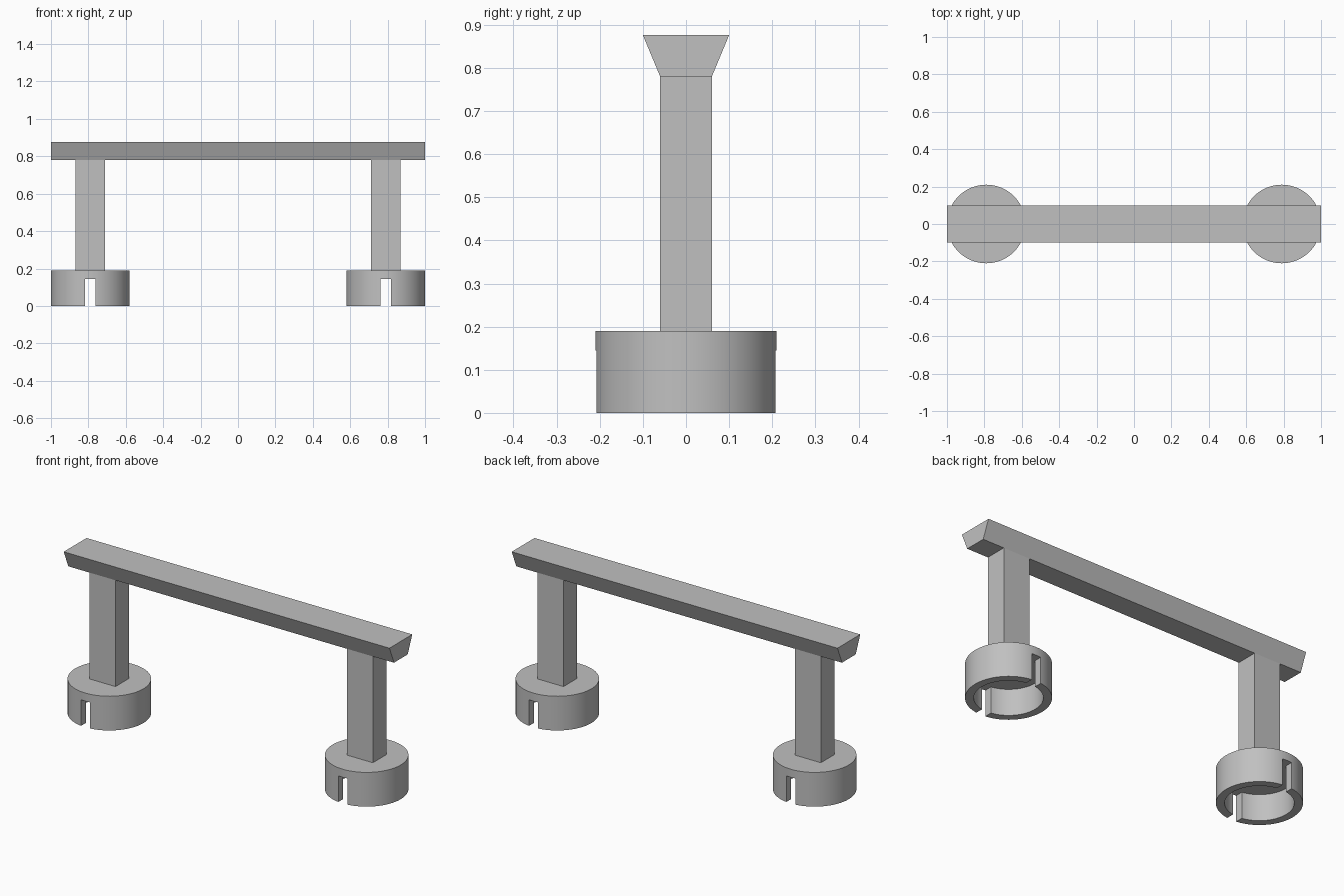
import bpy
import bmesh
import math

cube = bpy.data.objects.get("Cube")
if cube:
    bpy.data.objects.remove(cube, do_unlink=True)

GREY = (0.53, 0.53, 0.53, 1)
grey = bpy.data.materials.new("plain grey")
grey.use_nodes = True
grey.diffuse_color = GREY
grey.node_tree.nodes["Principled BSDF"].inputs["Base Color"].default_value = GREY

LEG_X = 0.79       # distance of each leg from the centre
CUP_TOP = 0.19
CUP_ROOF = 0.145   # ceiling of the hollow and top of the slots
BAR_BOTTOM = 0.78
BAR_TOP = 0.876


def prism(name, outline, depth):
    """Extrude a closed outline of 3D points along the depth vector."""
    bm = bmesh.new()
    face = bm.faces.new([bm.verts.new(p) for p in outline])
    grown = bmesh.ops.extrude_face_region(bm, geom=[face], use_keep_orig=True)
    moved = [v for v in grown["geom"] if isinstance(v, bmesh.types.BMVert)]
    bmesh.ops.translate(bm, verts=moved, vec=depth)
    bmesh.ops.recalc_face_normals(bm, faces=bm.faces)
    mesh = bpy.data.meshes.new(name)
    bm.to_mesh(mesh)
    bm.free()
    mesh.materials.append(grey)
    obj = bpy.data.objects.new(name, mesh)
    bpy.context.collection.objects.link(obj)
    return obj


def circle(x, radius, z, sides=80):
    angles = [math.tau * i / sides for i in range(sides)]
    return [(x + radius * math.cos(a), radius * math.sin(a), z) for a in angles]


def rectangle(x, half_x, half_y, z):
    return [(x + sx * half_x, sy * half_y, z)
            for sx, sy in ((-1, -1), (1, -1), (1, 1), (-1, 1))]


def activate(obj):
    bpy.ops.object.select_all(action='DESELECT')
    obj.select_set(True)
    bpy.context.view_layer.objects.active = obj


def carve(obj, cutter):
    """Cut one shape from another and discard the cutter."""
    cutter.hide_render = True
    mod = obj.modifiers.new("carve", 'BOOLEAN')
    mod.operation = 'DIFFERENCE'
    mod.solver = 'EXACT'
    mod.object = cutter
    activate(obj)
    bpy.ops.object.modifier_apply(modifier=mod.name)
    bpy.data.objects.remove(cutter, do_unlink=True)


# Handle bar with sloping front and back
bar_profile = [(-1, -0.06, BAR_BOTTOM), (-1, 0.06, BAR_BOTTOM),
               (-1, 0.1, BAR_TOP), (-1, -0.1, BAR_TOP)]
prism("handle_bar", bar_profile, (2, 0, 0))

for side, sign in (("left", 1), ("right", -1)):
    x = sign * LEG_X

    # Rectangular post
    prism(side + "_post", rectangle(x, 0.08, 0.06, CUP_TOP),
          (0, 0, BAR_BOTTOM - CUP_TOP))

    # Hollow cup, open below, slotted at front and back
    cup = prism(side + "_cup", circle(x, 0.21, 0), (0, 0, CUP_TOP))
    carve(cup, prism("hollow_cutter", circle(x, 0.168, -0.1),
                     (0, 0, CUP_ROOF + 0.1)))
    carve(cup, prism("slot_cutter", rectangle(x, 0.028, 0.3, -0.1),
                     (0, 0, CUP_ROOF + 0.1)))
    activate(cup)
    bpy.ops.object.shade_smooth_by_angle(angle=math.radians(30))
